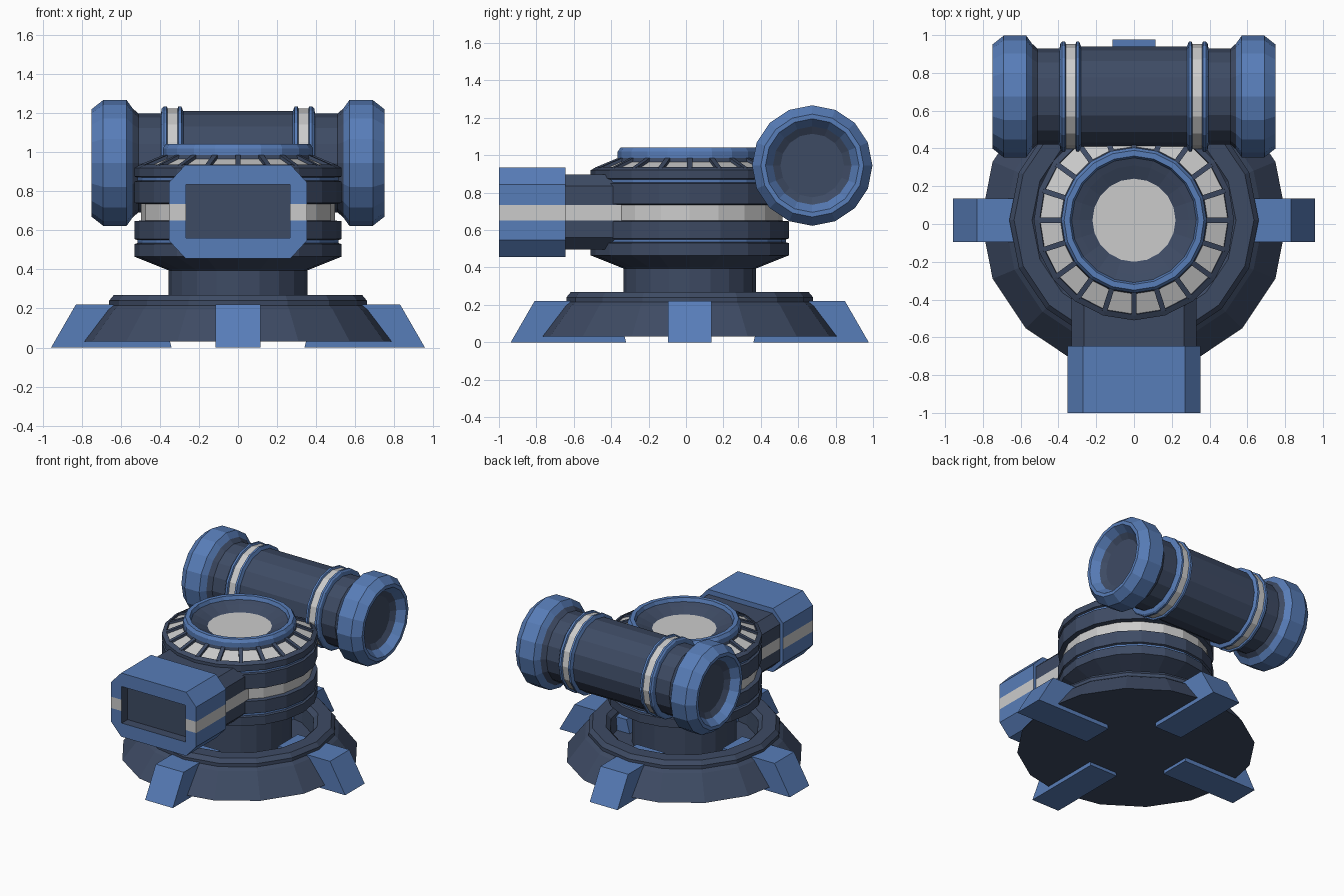
import bpy, bmesh
from math import sin, cos, pi
from mathutils import Matrix, Vector

if "Cube" in bpy.data.objects:
    bpy.data.objects.remove(bpy.data.objects["Cube"])

CY = 0.02  # y of the turret's vertical axis


def material(name, color):
    m = bpy.data.materials.new(name)
    m.diffuse_color = (*color, 1)
    m.use_nodes = True
    m.node_tree.nodes["Principled BSDF"].inputs["Base Color"].default_value = m.diffuse_color
    return m


MATS = [material("dark_navy", (0.048, 0.07, 0.127)),
        material("steel_blue", (0.097, 0.205, 0.48)),
        material("light_grey", (0.8, 0.8, 0.8))]
D, B, L = 0, 1, 2


def loft(name, loops, pick, caps=(D, D), xform=Matrix()):
    """Skin equal-length loops; pick(i, j) gives the material of each quad."""
    bm = bmesh.new()
    rings = [[bm.verts.new(p) for p in loop] for loop in loops]
    n = len(rings[0])
    for i in range(len(rings) - 1):
        for j in range(n):
            k = (j + 1) % n
            f = bm.faces.new((rings[i][j], rings[i][k], rings[i + 1][k], rings[i + 1][j]))
            f.material_index = pick(i, j)
    for ring, m in ((rings[0], caps[0]), (rings[-1], caps[1])):
        if m is not None:
            bm.faces.new(ring).material_index = m
    bmesh.ops.remove_doubles(bm, verts=bm.verts, dist=1e-5)
    bmesh.ops.recalc_face_normals(bm, faces=bm.faces)
    bm.transform(xform)
    me = bpy.data.meshes.new(name)
    bm.to_mesh(me)
    bm.free()
    for m in MATS:
        me.materials.append(m)
    ob = bpy.data.objects.new(name, me)
    bpy.context.collection.objects.link(ob)
    return ob


def lathe(name, profile, sides, xform):
    """Profile rows are (radius, height, material of the band above)."""
    loops = [[(r * cos(2 * pi * j / sides), r * sin(2 * pi * j / sides), z)
              for j in range(sides)] for r, z, _ in profile]
    return loft(name, loops, lambda i, j: profile[i][2], (profile[0][2], profile[-1][2]), xform)


def section(y, w, c, ch, zb, zt):
    """Chamfered rectangle with two extra points per side for the stripe."""
    right = [(c, zb), (w, zb + ch), (w, 0.65), (w, 0.735), (w, zt - ch), (c, zt)]
    return [(x, y, z) for x, z in right] + [(-x, y, z) for x, z in reversed(right)]


axis = Matrix.Translation((0, CY, 0))

# Round foot with a raised rim and a recess
lathe("base", [(0.81, 0.03, D), (0.685, 0.195, D), (0.66, 0.215, D), (0.66, 0.24, D),
               (0.635, 0.27, D), (0.54, 0.27, D), (0.51, 0.24, D), (0.50, 0.12, D)], 16, axis)

# Four wedge feet
foot = [(0.34, 0), (0.957, 0), (0.83, 0.22), (0.40, 0.22)]
for k in range(4):
    loft(f"foot_{k + 1}", [[(x, y, z) for x, z in foot] for y in (-0.115, 0.115)],
         lambda i, j: B, (B, B), axis @ Matrix.Rotation(k * pi / 2, 4, 'Z'))

# Neck, turret drum, sloped light panels, top ring and dished lens
lathe("turret_drum", [
    (0.355, 0.10, D), (0.355, 0.395, D), (0.53, 0.465, D), (0.53, 0.53, D), (0.515, 0.535, B),
    (0.515, 0.55, D), (0.53, 0.555, D), (0.53, 0.647, D), (0.497, 0.65, L), (0.497, 0.735, D),
    (0.53, 0.74, D), (0.53, 0.85, D), (0.515, 0.855, B), (0.515, 0.87, D), (0.53, 0.875, D),
    (0.53, 0.92, D), (0.50, 0.937, D), (0.497, 0.922, L), (0.39, 0.965, D), (0.385, 0.985, B),
    (0.385, 1.02, B), (0.37, 1.042, B), (0.34, 1.042, B), (0.33, 1.015, D), (0.29, 1.0, D),
    (0.22, 0.97, L)], 20, axis)

# Ribs between the sloped panels
rib = [(0.51, 0.90), (0.505, 0.935), (0.38, 0.987), (0.38, 0.95)]
for k in range(20):
    loft(f"panel_rib_{k + 1}", [[(x, y, z) for x, z in rib] for y in (-0.014, 0.014)],
         lambda i, j: D, (D, D), axis @ Matrix.Rotation(k * pi / 10, 4, 'Z'))

# Front arm and sensor pod with a recessed window
stripe = lambda j: j in (2, 8)
loft("front_arm", [section(y, 0.33, 0.265, 0.063, 0.497, 0.898) for y in (-0.25, -0.66)],
     lambda i, j: L if stripe(j) else D)
outer = (0.353, 0.27, 0.09, 0.457, 0.935)
inner = (0.265, 0.265, 0.0, 0.56, 0.835)
loft("front_pod", [section(-0.645, *outer), section(-1.0, *outer),
                   section(-1.0, *inner), section(-0.93, *inner)],
     lambda i, j: D if i == 2 else (L if stripe(j) else B), (B, D))

# Rear cross tube: half profile from the end socket inward, then mirrored
half = [(0.17, 0.67, D), (0.21, 0.695, B), (0.25, 0.75, B), (0.275, 0.75, B), (0.322, 0.69, B),
        (0.322, 0.57, B), (0.28, 0.54, D), (0.253, 0.51, D), (0.253, 0.395, B), (0.28, 0.39, B),
        (0.29, 0.38, B), (0.29, 0.365, B), (0.278, 0.36, L), (0.278, 0.31, B), (0.29, 0.305, B),
        (0.29, 0.29, B), (0.265, 0.28, D)]
mirrored = [(half[i][0], -half[i][1], half[i - 1][2] if i else D)
            for i in range(len(half) - 1, -1, -1)]
tube = lathe("rear_tube", half + mirrored, 16,
             Matrix.Translation((0, 0.675, 0.945)) @ Matrix.Rotation(pi / 2, 4, 'Y'))
